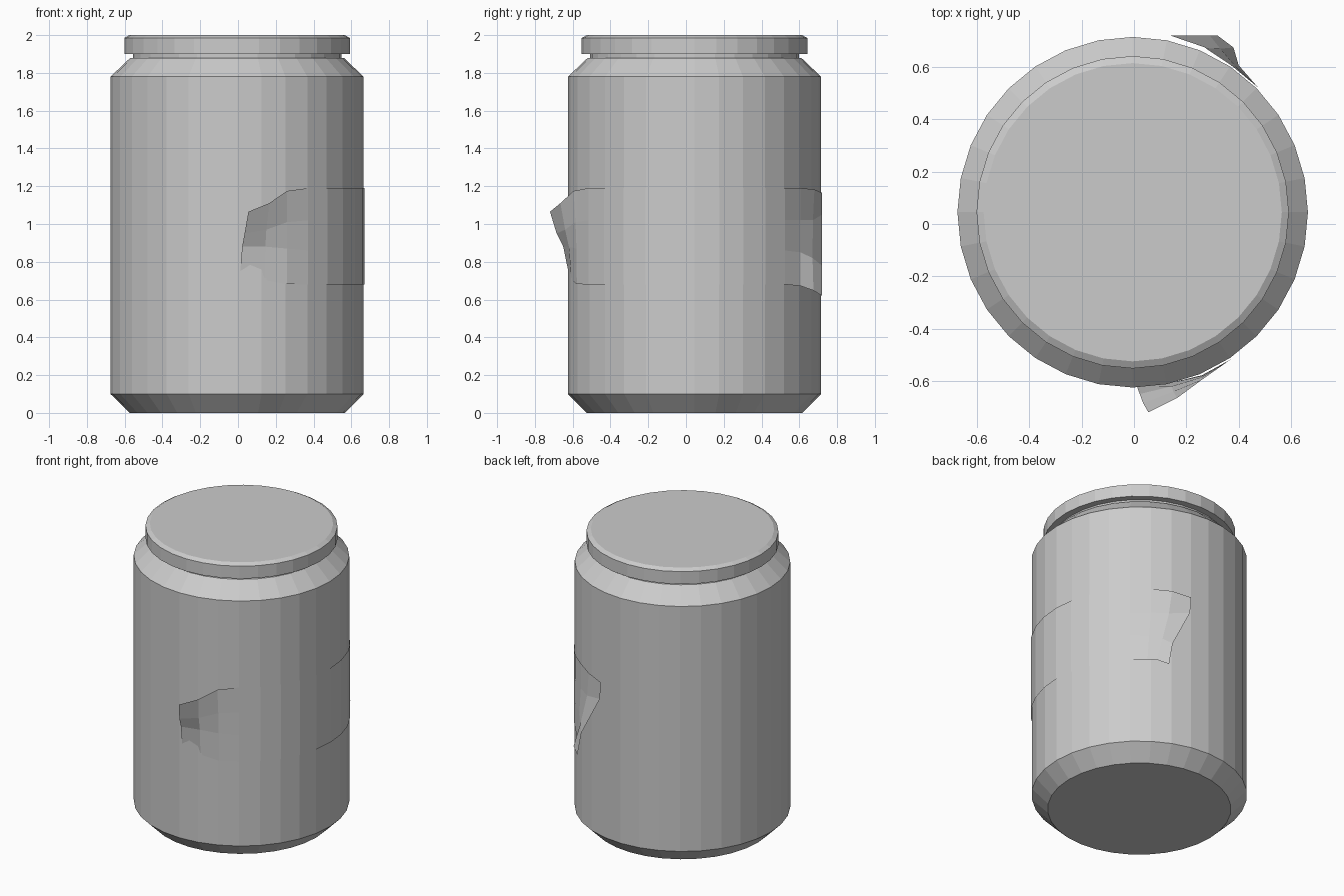
import bpy, math

if "Cube" in bpy.data.objects:
    bpy.data.objects.remove(bpy.data.objects["Cube"])

CX, CY, SIDES = -0.005, 0.045, 32


def make_object(name, verts, faces):
    mesh = bpy.data.meshes.new(name)
    mesh.from_pydata(verts, [], faces)
    mesh.update()
    obj = bpy.data.objects.new(name, mesh)
    bpy.context.collection.objects.link(obj)
    return obj


def ring_point(r, z, step):
    a = 2 * math.pi * step / SIDES
    return (CX + r * math.cos(a), CY + r * math.sin(a), z)


def lathe(name, profile):
    """Closed solid from (radius, z) pairs listed bottom to top."""
    verts = [ring_point(r, z, i) for r, z in profile for i in range(SIDES)]
    faces = [tuple(reversed(range(SIDES)))]
    for k in range(len(profile) - 1):
        for i in range(SIDES):
            j = (i + 1) % SIDES
            a, b = k * SIDES, (k + 1) * SIDES
            faces.append((a + i, a + j, b + j, b + i))
    faces.append(tuple(range(len(verts) - SIDES, len(verts))))
    return make_object(name, verts, faces)


# Jar body with bevelled foot, sloped shoulder and short neck
lathe("jar_body", [(0.57, 0), (0.67, 0.10), (0.67, 1.78), (0.565, 1.88),
                   (0.552, 1.88), (0.552, 1.905)])

# Lid with a small chamfer
lathe("lid", [(0.597, 1.90), (0.597, 1.985), (0.57, 2.0)])

# Paper label: columns run from the front end round +x to the back end,
# each listed bottom to top; both ends peel away from the jar
front_peel = [
    [(0.01, -0.617, 0.72), (0.022, -0.65, 0.88), (0.035, -0.685, 0.95), (0.055, -0.72, 1.065)],
    [(0.14, -0.607, 0.703), (0.145, -0.62, 0.88), (0.15, -0.64, 0.97), (0.165, -0.665, 1.11)],
    [(0.26, -0.578, 0.682), (0.26, -0.58, 0.87), (0.26, -0.585, 1.01), (0.26, -0.595, 1.175)],
]
heights = [0.68, 0.86, 1.02, 1.19]
wrapped = [[ring_point(0.676, z, s) for z in heights] for s in range(-5, 5)]
back_peel = [
    [(0.40, 0.607, 0.672), (0.385, 0.606, 0.85), (0.373, 0.607, 1.02), (0.371, 0.607, 1.19)],
    [(0.38, 0.675, 0.648), (0.33, 0.67, 0.82), (0.28, 0.672, 1.02), (0.262, 0.68, 1.183)],
    [(0.32, 0.72, 0.62), (0.29, 0.72, 0.78), (0.15, 0.72, 1.05), (0.14, 0.72, 1.165)],
]
columns = front_peel + wrapped + back_peel
rows = len(heights)
quads = [(c * rows + r, (c + 1) * rows + r, (c + 1) * rows + r + 1, c * rows + r + 1)
         for c in range(len(columns) - 1) for r in range(rows - 1)]
make_object("peeling_label", [p for col in columns for p in col], quads)
